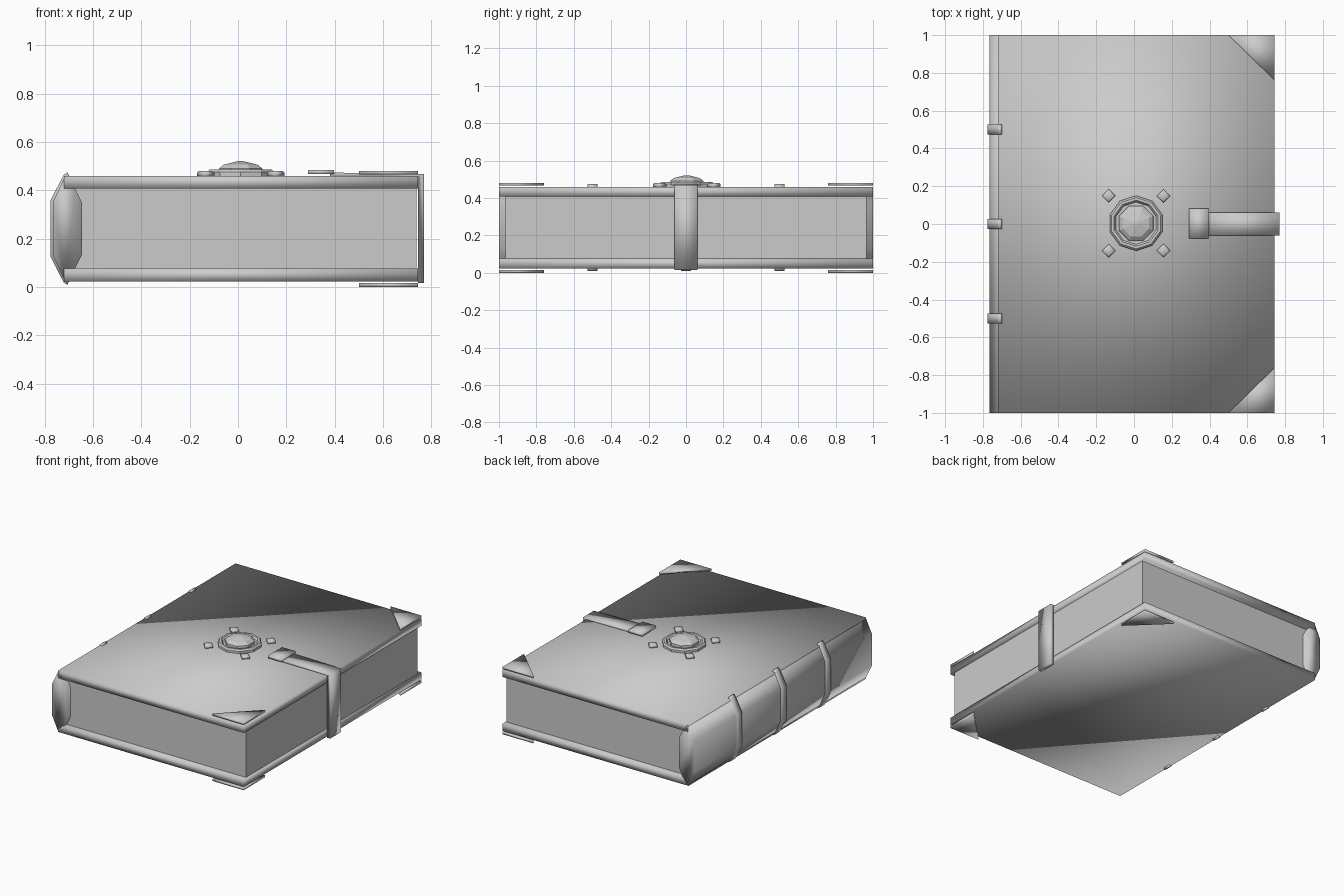
import bpy, bmesh, math
from mathutils import Vector

if "Cube" in bpy.data.objects:
    bpy.data.objects.remove(bpy.data.objects["Cube"])

grey = bpy.data.materials.new("plain grey")
grey.diffuse_color = (0.6, 0.6, 0.6, 1)
grey.use_nodes = True
grey.node_tree.nodes["Principled BSDF"].inputs["Base Color"].default_value = grey.diffuse_color


def finish(name, bm, smooth=True):
    bmesh.ops.recalc_face_normals(bm, faces=bm.faces)
    me = bpy.data.meshes.new(name)
    bm.to_mesh(me)
    bm.free()
    me.materials.append(grey)
    for p in me.polygons:
        p.use_smooth = smooth
    ob = bpy.data.objects.new(name, me)
    bpy.context.collection.objects.link(ob)
    return ob


def prism(name, pts, axis, a, b, smooth=True, top_scale=1.0):
    """Extrude a closed profile from a to b along y or z."""
    bm = bmesh.new()
    n = len(pts)
    cx = sum(p[0] for p in pts) / n
    cy = sum(p[1] for p in pts) / n
    rings = []
    for h, s in ((a, 1.0), (b, top_scale)):
        ring = []
        for u, v in pts:
            u, v = cx + (u - cx) * s, cy + (v - cy) * s
            ring.append(bm.verts.new((u, h, v) if axis == "y" else (u, v, h)))
        rings.append(ring)
    for i in range(n):
        j = (i + 1) % n
        bm.faces.new((rings[0][i], rings[0][j], rings[1][j], rings[1][i]))
    for r in rings:
        bm.faces.new(r)
    return finish(name, bm, smooth)


def box(name, x, y, z, smooth=True):
    pts = [(x[0], y[0]), (x[1], y[0]), (x[1], y[1]), (x[0], y[1])]
    return prism(name, pts, "z", z[0], z[1], smooth)


def lathe(name, centre, sides, profile, turn=0.0, smooth=False):
    """Turn a (radius, z) profile that starts and ends in a flat cap."""
    bm = bmesh.new()
    rings = []
    for r, z in profile:
        rings.append([bm.verts.new((centre[0] + r * math.cos(turn + 2 * math.pi * i / sides),
                                    centre[1] + r * math.sin(turn + 2 * math.pi * i / sides), z))
                      for i in range(sides)])
    for lo, hi in zip(rings, rings[1:]):
        for i in range(sides):
            j = (i + 1) % sides
            bm.faces.new((lo[i], lo[j], hi[j], hi[i]))
    bm.faces.new(rings[0])
    bm.faces.new(rings[-1])
    return finish(name, bm, smooth)


# Covers and page block
box("top_cover", (-0.72, 0.745), (-1, 1), (0.408, 0.46))
box("bottom_cover", (-0.72, 0.745), (-1, 1), (0.024, 0.076))
box("pages", (-0.70, 0.738), (-0.965, 0.965), (0.07, 0.415), smooth=False)

# Rounded spine
half = [(-0.715, 0.46), (-0.675, 0.408), (-0.646, 0.35)]
outer = [(-0.765, 0.355)]
mid = 0.242
profile = half + [(x, 2 * mid - z) for x, z in reversed(half)]
profile += [(x, 2 * mid - z) for x, z in outer] + outer
prism("spine", profile, "y", -1, 1)

# Raised bands across the spine, ending in small tips over the covers
band = [(-0.70, 0.462), (-0.706, 0.475), (-0.722, 0.464), (-0.775, 0.36),
        (-0.775, 0.124), (-0.722, 0.02), (-0.706, 0.009), (-0.70, 0.022)]
for k in (-0.5, 0, 0.5):
    prism("spine_band", band, "y", k - 0.026, k + 0.026)

# Triangular corner guards
for s in (-1, 1):
    tri = [(0.745, s * 1.0), (0.5, s * 1.0), (0.745, s * 0.76)]
    prism("top_corner_guard", tri, "z", 0.466, 0.481)
    prism("bottom_corner_guard", tri, "z", 0.0, 0.016)

# Clasp strap, folded over the fore edge, and its end plate
strap = [(0.38, 0.455), (0.38, 0.474), (0.77, 0.468), (0.77, 0.016),
         (0.745, 0.016), (0.745, 0.455)]
prism("clasp_strap", strap, "y", -0.062, 0.062)
box("clasp_plate", (0.29, 0.397), (-0.077, 0.081), (0.467, 0.485))

# Central medallion: stepped ring and faceted gem
C = (0.011, 0.004)
lathe("medallion_ring", C, 10,
      [(0.146, 0.455), (0.146, 0.476), (0.136, 0.486), (0.122, 0.486), (0.112, 0.472)],
      turn=math.pi / 10)
lathe("medallion_gem", C, 8,
      [(0.10, 0.462), (0.098, 0.49), (0.075, 0.507), (0.012, 0.521)], turn=math.pi / 8)

# Four diamond studs around the medallion
for sx in (-1, 1):
    for sy in (-1, 1):
        lathe("diamond_stud", (C[0] + sx * 0.145, C[1] + sy * 0.145), 4,
              [(0.036, 0.458), (0.036, 0.474), (0.026, 0.481)], smooth=True)
